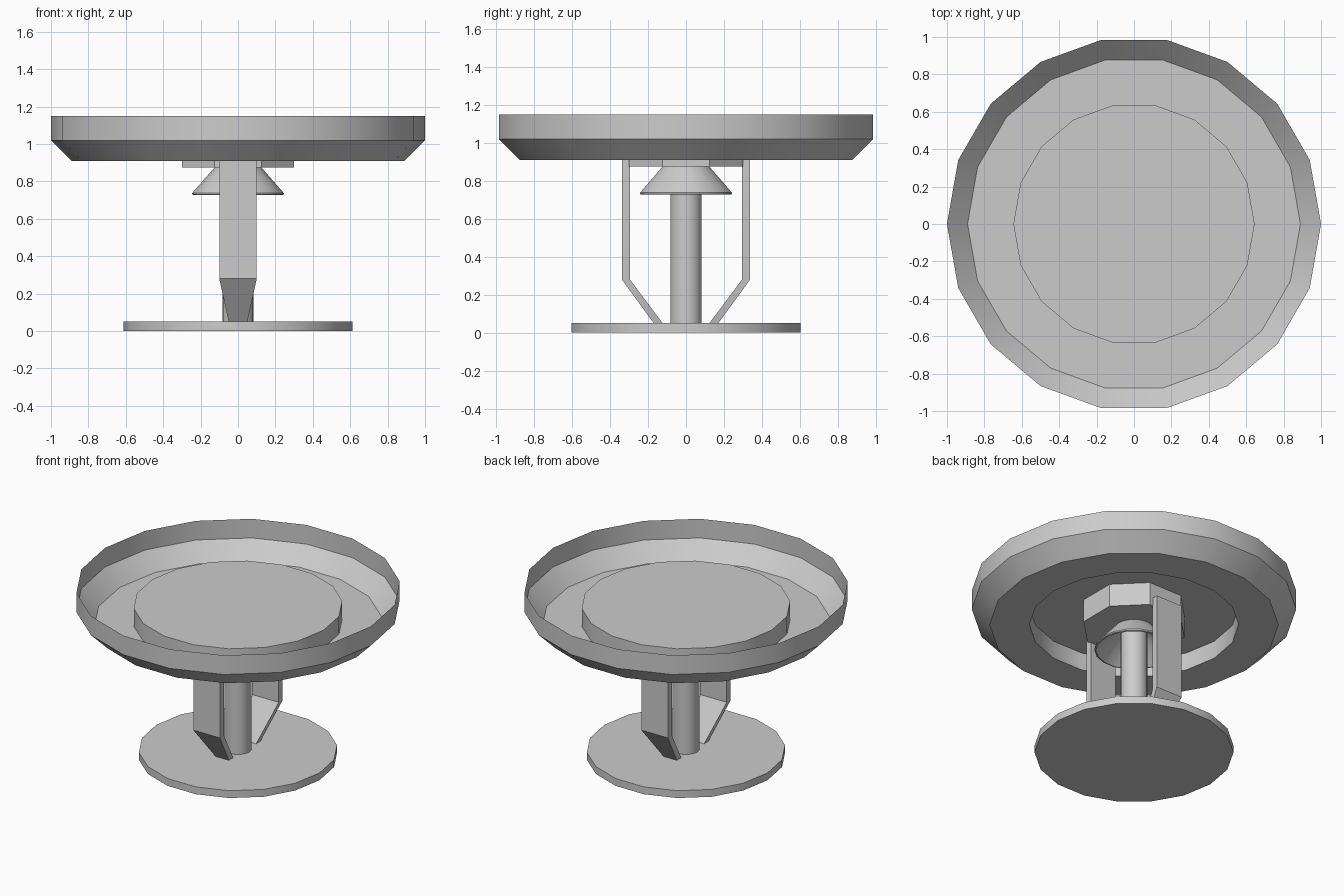
import bpy, bmesh
from math import cos, sin, pi, radians

if "Cube" in bpy.data.objects:
    bpy.data.objects.remove(bpy.data.objects["Cube"])


def finish(name, bm):
    bmesh.ops.recalc_face_normals(bm, faces=bm.faces)
    mesh = bpy.data.meshes.new(name)
    bm.to_mesh(mesh)
    bm.free()
    ob = bpy.data.objects.new(name, mesh)
    bpy.context.collection.objects.link(ob)
    bpy.ops.object.select_all(action='DESELECT')
    ob.select_set(True)
    bpy.context.view_layer.objects.active = ob
    bpy.ops.object.shade_smooth_by_angle(angle=radians(30))
    return ob


def lathe(name, profile, sides, turn=0.0, cap_start=False, cap_end=False):
    """Revolve (radius, z) points about z."""
    bm = bmesh.new()
    rings = [[bm.verts.new((r * cos(turn + 2 * pi * i / sides),
                            r * sin(turn + 2 * pi * i / sides), z))
              for i in range(sides)] for r, z in profile]
    for a, b in zip(rings, rings[1:]):
        for i in range(sides):
            j = (i + 1) % sides
            bm.faces.new((a[i], a[j], b[j], b[i]))
    if cap_start:
        bm.faces.new(rings[0][::-1])
    if cap_end:
        bm.faces.new(rings[-1])
    return finish(name, bm)


# Thin open tray with a raised centre
lathe("tray", [(1.0, 1.15), (1.0, 1.02), (0.89, 0.91), (0.645, 0.91), (0.645, 1.03)],
      18, cap_end=True)

# Foot plate
lathe("base_plate", [(0.613, 0.0), (0.613, 0.05)], 18, cap_start=True, cap_end=True)

# Central post
lathe("post", [(0.084, 0.05), (0.084, 0.88)], 18, cap_start=True, cap_end=True)

# Octagonal mounting block under the tray
lathe("mount_block", [(0.325, 0.875), (0.325, 1.03)], 8, turn=pi / 8,
      cap_start=True, cap_end=True)

# Hollow flared collar around the post
lathe("collar", [(0.125, 0.875), (0.245, 0.738), (0.245, 0.73), (0.235, 0.727), (0.085, 0.86)], 18,
      cap_start=True)


# Bent side straps, tapered at the foot
def strap(name, side):
    bm = bmesh.new()
    sections = [(0.10, 0.295, 0.338, 0.93), (0.10, 0.295, 0.338, 0.28),
                (0.05, 0.123, 0.17, 0.05)]
    rings = [[bm.verts.new((x, side * y, z)) for x, y in
              ((-w, y0), (w, y0), (w, y1), (-w, y1))] for w, y0, y1, z in sections]
    for a, b in zip(rings, rings[1:]):
        for i in range(4):
            j = (i + 1) % 4
            bm.faces.new((a[i], a[j], b[j], b[i]))
    bm.faces.new(rings[0])
    bm.faces.new(rings[-1])
    return finish(name, bm)


strap("front_strap", -1)
strap("back_strap", 1)
